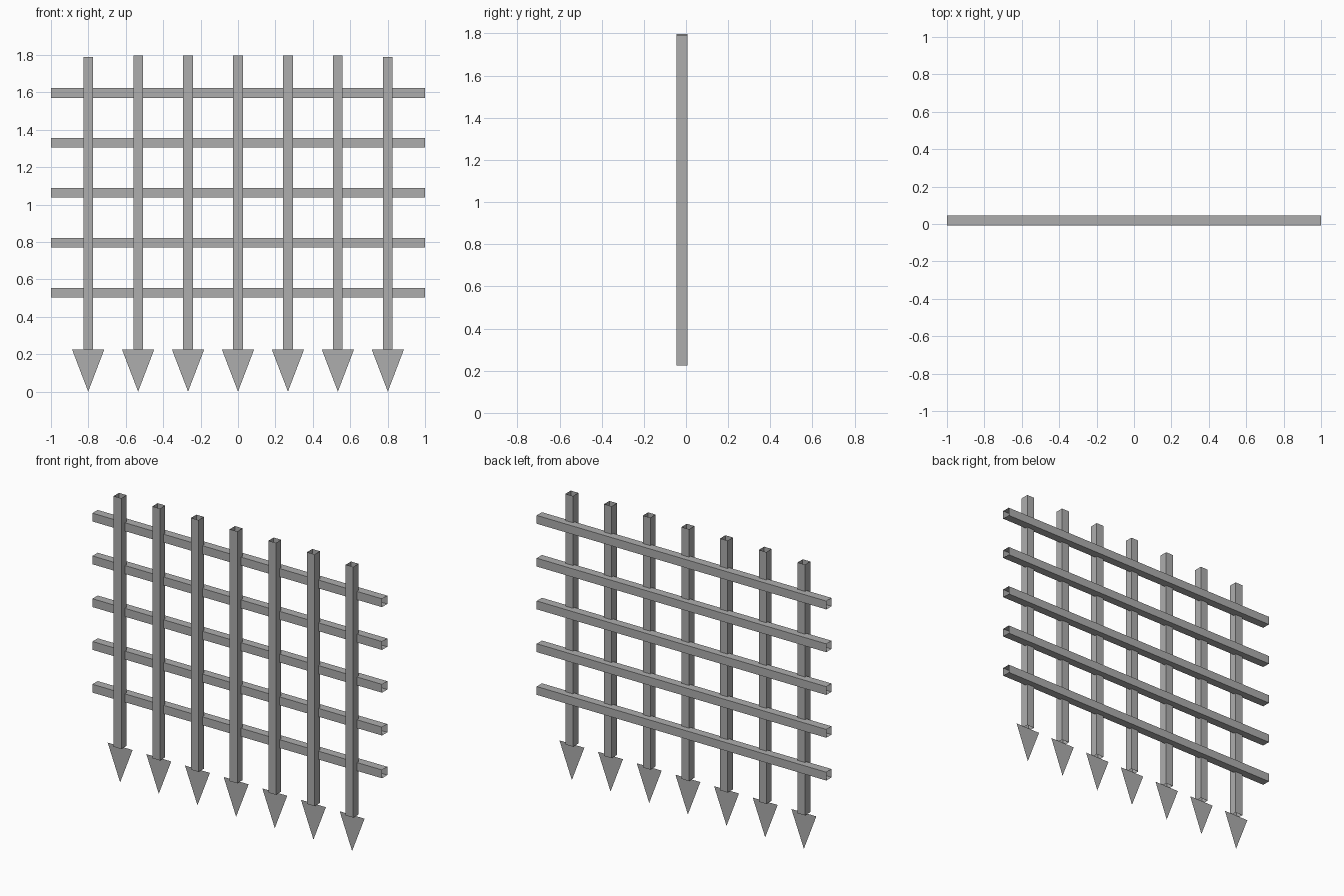
import bpy
import bmesh
from mathutils import Vector

if "Cube" in bpy.data.objects:
    bpy.data.objects.remove(bpy.data.objects["Cube"])

# Single iron colour
iron = bpy.data.materials.new("iron_grey")
iron.use_nodes = True
grey = (0.42, 0.42, 0.42, 1)
iron.diffuse_color = grey
iron.node_tree.nodes["Principled BSDF"].inputs["Base Color"].default_value = grey

HALF = 0.026       # half thickness of every bar
OFFSET = 0.0185    # uprights sit forward, rails sit back
STEP = 0.267       # grid spacing
SPIKE_TOP = 0.225


def finish(name, bm):
    mesh = bpy.data.meshes.new(name)
    bm.to_mesh(mesh)
    bm.free()
    mesh.materials.append(iron)
    obj = bpy.data.objects.new(name, mesh)
    bpy.context.collection.objects.link(obj)


def open_tube(name, start, end):
    """Square open-ended tube running along x or z."""
    start, end = Vector(start), Vector(end)
    side = Vector((0, 0, HALF)) if start.z == end.z else Vector((HALF, 0, 0))
    depth = Vector((0, HALF, 0))
    corners = (side + depth, side - depth, -side - depth, depth - side)
    bm = bmesh.new()
    rings = [[bm.verts.new(p + c) for c in corners] for p in (start, end)]
    for i in range(4):
        j = (i + 1) % 4
        bm.faces.new((rings[0][i], rings[0][j], rings[1][j], rings[1][i]))
    bmesh.ops.recalc_face_normals(bm, faces=bm.faces)
    finish(name, bm)


def flat_spike(name, x):
    """Flat downward-pointing arrowhead."""
    bm = bmesh.new()
    points = ((x - 0.086, SPIKE_TOP), (x, 0), (x + 0.086, SPIKE_TOP))
    bm.faces.new([bm.verts.new((px, -OFFSET, pz)) for px, pz in points])
    finish(name, bm)


# Uprights with spikes
for i in range(-3, 4):
    x = i * STEP
    top = 1.79 if abs(i) == 3 else 1.797
    open_tube(f"upright_{i + 4}", (x, -OFFSET, SPIKE_TOP), (x, -OFFSET, top))
    flat_spike(f"spike_{i + 4}", x)

# Cross rails
for i in range(5):
    z = 0.529 + i * STEP
    open_tube(f"rail_{i + 1}", (-1, OFFSET, z), (1, OFFSET, z))
